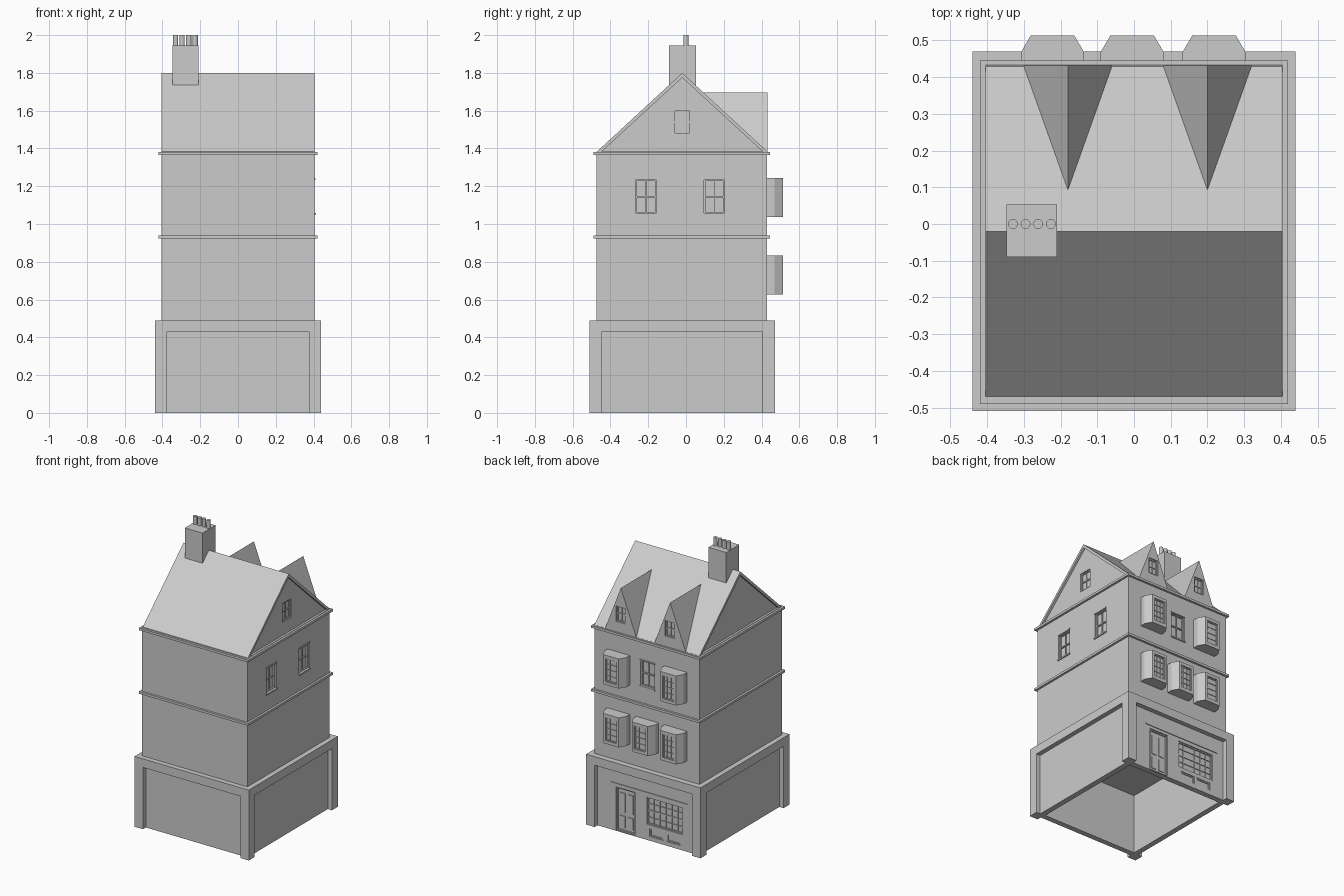
import bpy, bmesh, math
from mathutils import Vector

if "Cube" in bpy.data.objects:
    bpy.data.objects.remove(bpy.data.objects["Cube"])

CY = -0.02          # centre line of the walls in y
cuts = {}           # recess boxes gathered per wall


def finish(name, bm):
    bmesh.ops.recalc_face_normals(bm, faces=bm.faces[:])
    me = bpy.data.meshes.new(name)
    bm.to_mesh(me)
    bm.free()
    ob = bpy.data.objects.new(name, me)
    bpy.context.collection.objects.link(ob)
    return ob


def add_box(bm, x0, x1, y0, y1, z0, z1):
    vs = bmesh.ops.create_cube(bm, size=1)["verts"]
    for v in vs:
        v.co = Vector(((x0 + x1) / 2 + v.co.x * (x1 - x0),
                       (y0 + y1) / 2 + v.co.y * (y1 - y0),
                       (z0 + z1) / 2 + v.co.z * (z1 - z0)))


def boxes(name, items):
    bm = bmesh.new()
    for b in items:
        add_box(bm, *b)
    return finish(name, bm)


def prism(name, profile, axis, a, b):
    """Extrude a 2D profile from a to b along x, y or z."""
    put = {"x": lambda p, t: (t, p[0], p[1]), "y": lambda p, t: (p[0], t, p[1]),
           "z": lambda p, t: (p[0], p[1], t)}[axis]
    bm = bmesh.new()
    f = bm.faces.new([bm.verts.new(put(p, a)) for p in profile])
    new = bmesh.ops.extrude_face_region(bm, geom=[f])["geom"]
    d = Vector(put((0, 0), b - a))
    bmesh.ops.translate(bm, vec=d, verts=[g for g in new if isinstance(g, bmesh.types.BMVert)])
    return finish(name, bm)


def wall_box(side, plane, u0, u1, z0, z1, w0, w1):
    """Box placed on the +x or +y wall; w is the distance outward from it."""
    if side == "x":
        return (plane + w0, plane + w1, u0, u1, z0, z1)
    return (u0, u1, plane + w0, plane + w1, z0, z1)


def window(name, host, side, plane, u, z0, w, h, cols, rows, depth=0.02, bar=0.008, sill=False):
    """Recessed opening with a frame, glazing bars and optional sill and head."""
    u0, u1, z1 = u - w / 2, u + w / 2, z0 + h
    cuts.setdefault(host, []).append(wall_box(side, plane, u0, u1, z0, z1, -depth, 0.03))
    back, face = -depth - 0.004, -depth * 0.45
    B = lambda a, b, c, d, o=face: wall_box(side, plane, a, b, c, d, back, o)
    items = [B(u0, u0 + bar, z0, z1), B(u1 - bar, u1, z0, z1),
             B(u0, u1, z0, z0 + bar), B(u0, u1, z1 - bar, z1)]
    for i in range(1, cols):
        c = u0 + w * i / cols
        items.append(B(c - bar / 4, c + bar / 4, z0, z1, face - 0.003))
    for i in range(1, rows):
        c = z0 + h * i / rows
        t = bar / 2 if i * 2 == rows else bar / 4
        items.append(B(u0, u1, c - t, c + t, face - 0.002))
    if sill:
        items += [B(u0 - 0.004, u1 + 0.004, z0 - 0.006, z0 + 0.004, 0.007),
                  B(u0 - 0.002, u1 + 0.002, z1 - 0.003, z1 + 0.006, 0.005)]
    boxes(name, items)


# ground floor: open-bottomed shell with corner piers and recessed panels
ground = boxes("ground_floor", [(-0.44, 0.44, -0.51, 0.47, 0, 0.49)])
cuts["ground_floor"] = [
    (-0.375, 0.375, -0.6, -0.478, -0.1, 0.43), (-0.375, 0.375, 0.438, 0.6, -0.1, 0.43),
    (-0.6, -0.408, -0.445, 0.405, -0.1, 0.43), (0.408, 0.6, -0.445, 0.405, -0.1, 0.43),
    (-0.37, 0.37, -0.44, 0.40, -0.1, 0.42)]

# upper walls, gable walls and roof
boxes("upper_walls", [(-0.405, 0.405, -0.475, 0.43, 0.485, 1.385)])
gable = [(-0.46, 1.375), (0.415, 1.375), (CY, 1.785)]
prism("gable_walls", gable, "x", -0.39, 0.39)
prism("roof", [(-0.475, 1.38), (CY, 1.80), (0.435, 1.38), (0.41, 1.38), (CY, 1.775), (-0.45, 1.38)],
      "x", -0.405, 0.405)

# string course and cornice
for name, z in (("string_course", 0.932), ("cornice", 1.374)):
    boxes(name, [(-0.42, 0.42, -0.49, 0.445, z - 0.008, z + 0.008)])

# chimney and its pots
boxes("chimney", [(-0.347, -0.21, -0.09, 0.053, 1.65, 1.945)])
for i in range(4):
    x = -0.33 + 0.0345 * i
    ring = [(x + 0.0135 * math.cos(k * math.tau / 12), 0.0135 * math.sin(k * math.tau / 12)) for k in range(12)]
    prism(f"chimney_pot_{i}", ring, "z", 1.943, 2.0)

# dormers
for i, x in enumerate((-0.18, 0.20)):
    host = f"dormer_{i}"
    prism(host, [(x - 0.122, 1.38), (x + 0.122, 1.38), (x, 1.696)], "y", 0.09, 0.432)
    window(f"dormer_window_{i}", host, "y", 0.432, x, 1.455, 0.075, 0.11, 2, 2, 0.015)

# bay windows
bays = [(x, 0.628) for x in (-0.222, -0.005, 0.218)] + [(x, 1.038) for x in (-0.222, 0.218)]
for i, (x, z) in enumerate(bays):
    host = f"bay_{i}"
    prism(host, [(x - 0.086, 0.42), (x - 0.086, 0.468), (x - 0.059, 0.514), (x + 0.059, 0.514),
                 (x + 0.086, 0.468), (x + 0.086, 0.42)], "z", z, z + 0.206)
    window(f"bay_window_{i}", host, "y", 0.514, x, z + 0.022, 0.088, 0.162, 3, 4, 0.012, 0.006)

# flat sash windows
window("middle_sash", "upper_walls", "y", 0.43, -0.005, 1.055, 0.11, 0.18, 2, 2, sill=True)
for i, y in enumerate((-0.212, 0.15)):
    window(f"side_sash_{i}", "upper_walls", "x", 0.405, y, 1.055, 0.11, 0.18, 2, 2, sill=True)
window("gable_sash", "gable_walls", "x", 0.39, CY, 1.475, 0.095, 0.13, 2, 2, 0.015)

# shopfront: display window, stall panels, door and fascia line
P = 0.438
window("shop_window", "ground_floor", "y", P, -0.145, 0.11, 0.28, 0.19, 6, 4, 0.014)
for i, u in enumerate((-0.21, -0.08)):
    window(f"stall_panel_{i}", "ground_floor", "y", P, u, 0.03, 0.11, 0.055, 1, 1, 0.01)
window("door_frame", "ground_floor", "y", P, 0.16, 0.005, 0.145, 0.30, 1, 1, 0.016)
boxes("door_panels", [wall_box("y", P, 0.16 + s * 0.03 - 0.02, 0.16 + s * 0.03 + 0.02, a, b, -0.02, -0.011)
                      for s in (-1, 1) for a, b in ((0.03, 0.11), (0.135, 0.27))])
boxes("shop_fascia", [wall_box("y", P, -0.32, 0.27, 0.325, 0.333, -0.005, 0.005)])

# carve the recesses; cutters are dropped once applied
for host, items in cuts.items():
    ob = bpy.data.objects[host]
    # the deep wall recesses go first so the openings start from the new plane
    groups = [items[:5], items[5:]] if host == "ground_floor" else [items]
    for group in groups:
        cutter = boxes("cutter", group)
        cutter.hide_render = True
        m = ob.modifiers.new("recess", "BOOLEAN")
        m.operation, m.solver, m.object = "DIFFERENCE", "EXACT", cutter
        bpy.context.view_layer.objects.active = ob
        bpy.ops.object.modifier_apply(modifier=m.name)
        bpy.data.objects.remove(cutter)
